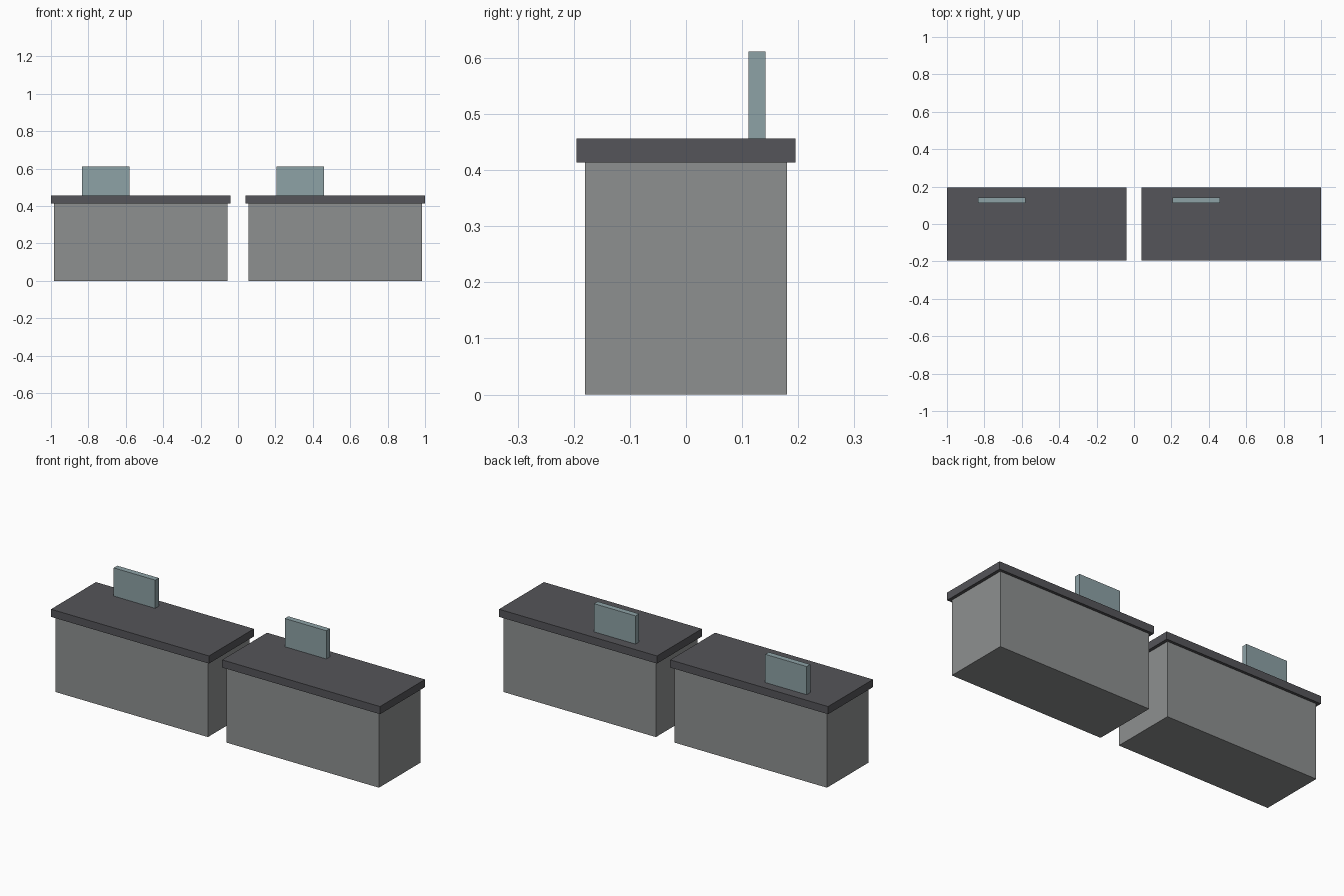
import bpy

if "Cube" in bpy.data.objects:
    bpy.data.objects.remove(bpy.data.objects["Cube"])


def material(name, rgb):
    m = bpy.data.materials.new(name)
    m.diffuse_color = (*rgb, 1)
    m.use_nodes = True
    m.node_tree.nodes["Principled BSDF"].inputs["Base Color"].default_value = m.diffuse_color
    return m


BODY = material("warm_grey", (0.27, 0.28, 0.28))
TOP = material("charcoal", (0.09, 0.09, 0.10))
SCREEN = material("blue_grey", (0.27, 0.36, 0.38))


def box(name, centre_x, width, y0, y1, z0, z1, mat):
    """Axis-aligned crisp box given by its extents."""
    bpy.ops.mesh.primitive_cube_add(
        size=1, location=(centre_x, (y0 + y1) / 2, (z0 + z1) / 2))
    ob = bpy.context.object
    ob.name = name
    ob.scale = (width, y1 - y0, z1 - z0)
    bpy.ops.object.transform_apply(location=False, rotation=False, scale=True)
    ob.data.materials.append(mat)


# Two identical counters side by side with a narrow gap
for side, x in (("left", -0.52), ("right", 0.52)):
    # Cabinet
    box(f"{side}_cabinet", x, 0.926, -0.18, 0.18, 0, 0.414, BODY)
    # Overhanging worktop
    box(f"{side}_worktop", x, 0.96, -0.195, 0.195, 0.414, 0.456, TOP)
    # Upright screen near the back, left of centre
    box(f"{side}_screen", x - 0.187, 0.252, 0.111, 0.142, 0.456, 0.611, SCREEN)
